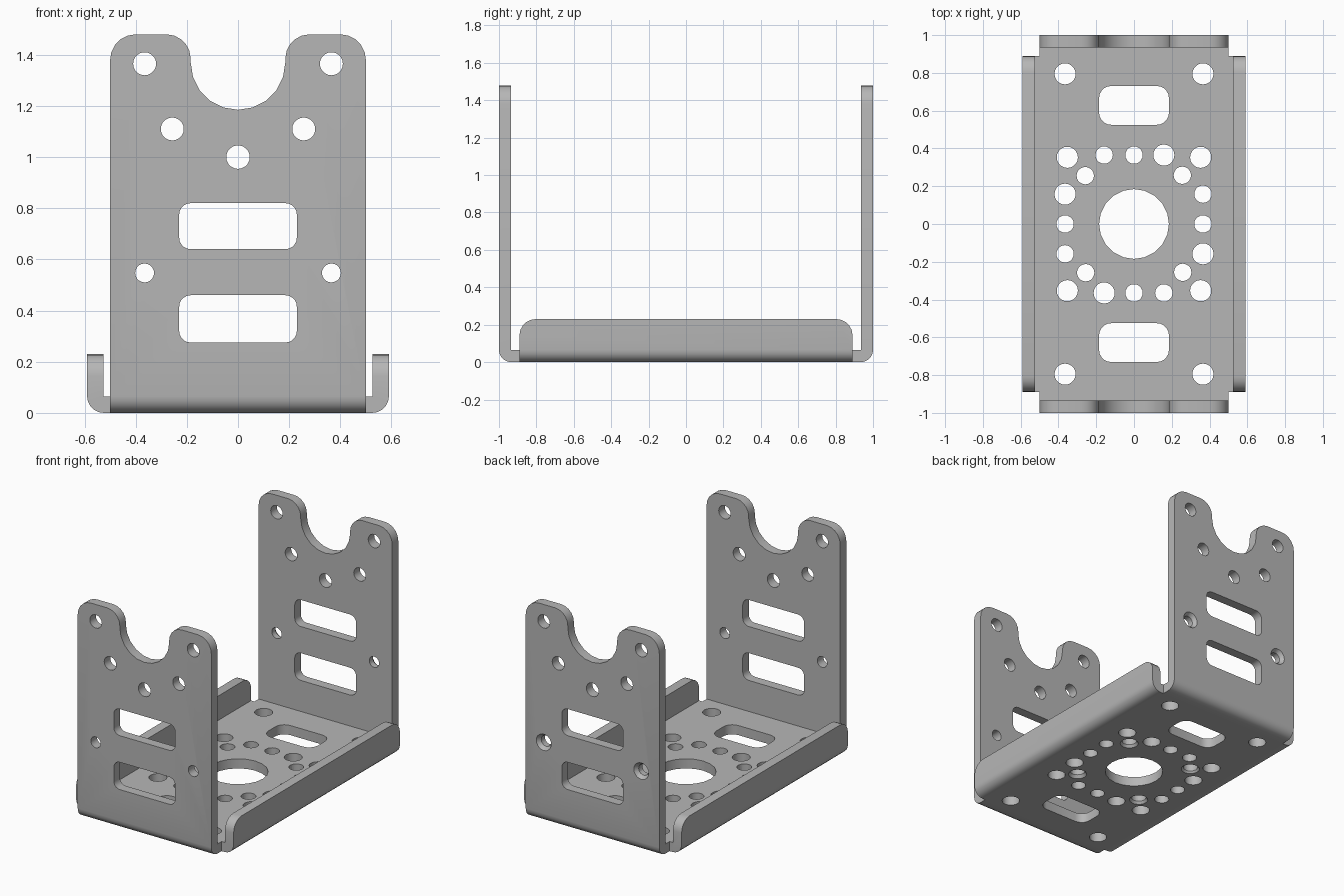
import bpy, bmesh, math
from mathutils import Vector

cube = bpy.data.objects.get("Cube")
if cube:
    bpy.data.objects.remove(cube, do_unlink=True)

T = 0.065  # sheet thickness and outer bend radius

steel = bpy.data.materials.new("grey_steel")
steel.use_nodes = True
steel.diffuse_color = (0.47, 0.47, 0.47, 1)
steel.node_tree.nodes["Principled BSDF"].inputs["Base Color"].default_value = steel.diffuse_color


def fillet(corners, steps=5):
    """Closed outline of right-angled corners (x, y, radius)."""
    pts = []
    n = len(corners)
    for i, (x, y, r) in enumerate(corners):
        p = Vector((x, y))
        if r == 0:
            pts.append(p)
            continue
        u = (Vector(corners[i - 1][:2]) - p).normalized()
        v = (Vector(corners[(i + 1) % n][:2]) - p).normalized()
        c = p + r * (u + v)
        for k in range(steps + 1):
            a = math.pi / 2 * k / steps
            q = c - r * (v * math.cos(a) + u * math.sin(a))
            if not pts or (q - pts[-1]).length > 1e-4:
                pts.append(q)
    return pts


def slot(x0, x1, y0, y1, r):
    return fillet([(x0, y0, r), (x1, y0, r), (x1, y1, r), (x0, y1, r)])


def circle(x, y, r, n=20):
    return [Vector((x + r * math.cos(math.tau * k / n), y + r * math.sin(math.tau * k / n)))
            for k in range(n)]


def solid(name, shapes, axis, lo, hi):
    """Join outlines into prisms along an axis; a shape may be a (start, end) pair."""
    place = {"x": lambda p, d: (d, p.x, p.y),
             "y": lambda p, d: (p.x, d, p.y),
             "z": lambda p, d: (p.x, p.y, d)}[axis]
    bm = bmesh.new()
    for shape in shapes:
        start, end = shape if isinstance(shape, tuple) else (shape, shape)
        a = [bm.verts.new(place(p, lo)) for p in start]
        b = [bm.verts.new(place(p, hi)) for p in end]
        bm.faces.new(a)
        bm.faces.new(b[::-1])
        for i in range(len(a)):
            j = (i + 1) % len(a)
            bm.faces.new((a[j], a[i], b[i], b[j]))
    bmesh.ops.recalc_face_normals(bm, faces=bm.faces)
    mesh = bpy.data.meshes.new(name)
    bm.to_mesh(mesh)
    bm.free()
    ob = bpy.data.objects.new(name, mesh)
    bpy.context.collection.objects.link(ob)
    mesh.materials.append(steel)
    return ob


def combine(target, tool, operation):
    mod = target.modifiers.new(operation, "BOOLEAN")
    mod.operation, mod.solver, mod.object = operation, "EXACT", tool
    bpy.context.view_layer.objects.active = target
    bpy.ops.object.modifier_apply(modifier=mod.name)
    bpy.data.objects.remove(tool, do_unlink=True)


def channel(half, height):
    """U-shaped folded sheet section."""
    i = half - T
    return fillet([(-half, height, 0), (-half, 0, T), (half, 0, T), (half, height, 0),
                   (i, height, 0), (i, T, 0), (-i, T, 0), (-i, height, 0)])


# Long channel: base with the tall front and back walls
bracket = solid("bracket", [channel(1, 1.6)], "x", -0.7, 0.7)
wall_shape = fillet([(-0.5, -0.1, 0), (0.5, -0.1, 0), (0.5, 1.48, 0.1),
                     (0.185, 1.48, 0.095), (0.185, 1.185, 0.185),
                     (-0.185, 1.185, 0.185), (-0.185, 1.48, 0.095), (-0.5, 1.48, 0.1)])
combine(bracket, solid("wall_outline", [wall_shape], "y", -1.2, 1.2), "INTERSECT")

# Cross channel: low side flanges with rounded top corners
flanges = solid("side_flanges", [channel(0.59, 0.4)], "y", -1.2, 1.2)
flange_shape = fillet([(-0.89, -0.1, 0), (0.89, -0.1, 0), (0.89, 0.23, 0.085), (-0.89, 0.23, 0.085)])
combine(flanges, solid("flange_outline", [flange_shape], "x", -0.8, 0.8), "INTERSECT")
combine(bracket, flanges, "UNION")

# Wall holes and slots
wall_holes = [circle(0, 1.0, 0.046),
              slot(-0.23, 0.23, 0.64, 0.82, 0.045), slot(-0.23, 0.23, 0.275, 0.46, 0.045)]
for s in (-1, 1):
    wall_holes += [circle(s * 0.365, 1.365, 0.045), circle(s * 0.257, 1.11, 0.045),
                   circle(s * 0.365, 0.547, 0.037)]
combine(bracket, solid("wall_cutter", wall_holes, "y", -1.2, 1.2), "DIFFERENCE")

# Base holes: centre bore, slots, corner holes and a ring repeated by quarter turns
base_holes = [circle(0, 0, 0.185)]
for s in (-1, 1):
    base_holes.append(slot(-0.185, 0.185, s * 0.628 - 0.103, s * 0.628 + 0.103, 0.065))
    base_holes += [circle(t * 0.365, s * 0.795, 0.056) for t in (-1, 1)]
ring = [(0.353, 0.353, 0.056), (0.158, 0.365, 0.056), (-0.158, 0.365, 0.046),
        (0, 0.365, 0.046), (0.256, 0.258, 0.046)]
for x, y, r in ring:
    for _ in range(4):
        base_holes.append(circle(x, y, r))
        x, y = -y, x
combine(bracket, solid("base_cutter", base_holes, "z", -0.1, 0.15), "DIFFERENCE")

# Countersinks on the outside of the back wall and under the base
sinks = [(circle(s * 0.365, 0.547, 0.03), circle(s * 0.365, 0.547, 0.063)) for s in (-1, 1)]
combine(bracket, solid("wall_sinks", sinks, "y", 0.965, 1.01), "DIFFERENCE")
sinks = [(circle(s * 0.256, t * 0.258, 0.066), circle(s * 0.256, t * 0.258, 0.04))
         for s in (-1, 1) for t in (-1, 1)]
combine(bracket, solid("base_sinks", sinks, "z", -0.01, 0.025), "DIFFERENCE")

# Smooth bends and bores, keep cut edges sharp
bpy.ops.object.select_all(action="DESELECT")
bracket.select_set(True)
bpy.context.view_layer.objects.active = bracket
bpy.ops.object.shade_smooth_by_angle(angle=math.radians(30))
